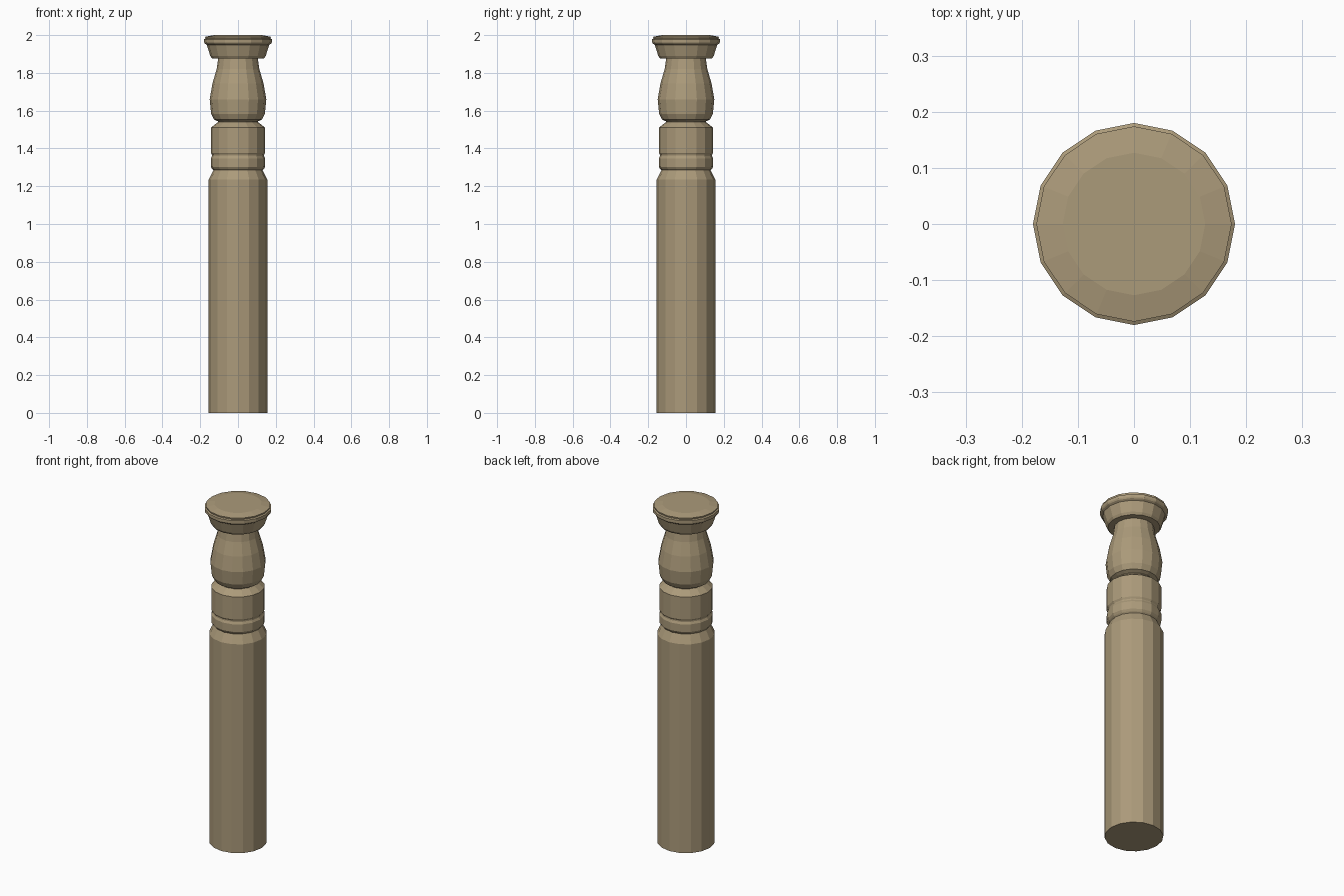
import bpy, bmesh, math

if "Cube" in bpy.data.objects:
    bpy.data.objects.remove(bpy.data.objects["Cube"])

SIDES = 16

stone = bpy.data.materials.new("tan_stone")
stone.diffuse_color = (0.41, 0.325, 0.195, 1)
stone.use_nodes = True
stone.node_tree.nodes["Principled BSDF"].inputs["Base Color"].default_value = stone.diffuse_color


def turned(name, profile):
    """Closed lathe part from (radius, height) pairs, bottom to top."""
    bm = bmesh.new()
    rings = []
    for r, z in profile:
        rings.append([bm.verts.new((r * math.cos(2 * math.pi * i / SIDES),
                                    r * math.sin(2 * math.pi * i / SIDES), z))
                      for i in range(SIDES)])
    for a, b in zip(rings, rings[1:]):
        for i in range(SIDES):
            j = (i + 1) % SIDES
            bm.faces.new((a[i], a[j], b[j], b[i]))
    bm.faces.new(rings[0][::-1])
    bm.faces.new(rings[-1])
    mesh = bpy.data.meshes.new(name)
    bm.to_mesh(mesh)
    bm.free()
    mesh.materials.append(stone)
    obj = bpy.data.objects.new(name, mesh)
    bpy.context.collection.objects.link(obj)
    return obj


# Whole post is one turned solid: shaft, ring, collar, vase and cap
shaft = [(0.155, 0), (0.155, 1.235), (0.13, 1.285)]
ring = [(0.137, 1.292), (0.144, 1.303), (0.144, 1.348), (0.138, 1.36)]
collar = [(0.138, 1.367), (0.144, 1.377), (0.144, 1.51), (0.105, 1.54)]
vase = [(0.105, 1.543), (0.127, 1.553), (0.142, 1.583), (0.15, 1.66),
        (0.135, 1.745), (0.113, 1.82), (0.105, 1.875)]
cap = [(0.138, 1.877), (0.147, 1.89), (0.165, 1.948), (0.176, 1.955),
       (0.18, 1.962), (0.18, 1.978), (0.172, 1.982), (0.174, 1.991), (0.127, 2.0)]
turned("turned_post", shaft + ring + collar + vase + cap)
